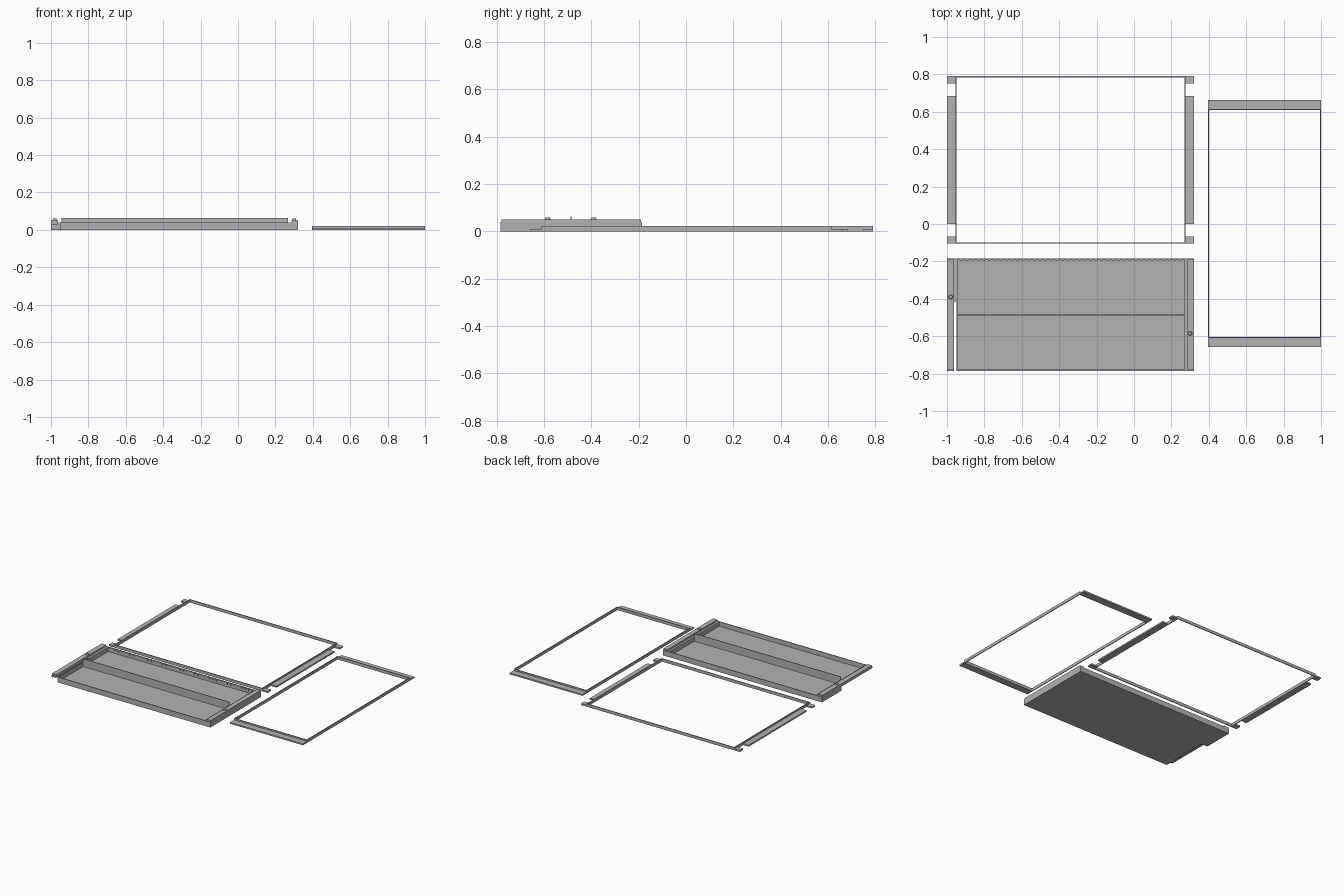
import bpy
import bmesh

cube = bpy.data.objects.get("Cube")
if cube:
    bpy.data.objects.remove(cube, do_unlink=True)

grey = bpy.data.materials.new("light grey")
grey.use_nodes = True
colour = (0.45, 0.45, 0.45, 1)
grey.diffuse_color = colour
grey.node_tree.nodes["Principled BSDF"].inputs["Base Color"].default_value = colour


def finish(name, bm):
    mesh = bpy.data.meshes.new(name)
    bm.to_mesh(mesh)
    bm.free()
    mesh.materials.append(grey)
    obj = bpy.data.objects.new(name, mesh)
    bpy.context.collection.objects.link(obj)
    return obj


def add_box(bm, x, y, z):
    verts = bmesh.ops.create_cube(bm, size=1)["verts"]
    for v in verts:
        v.co = [r[0] if c < 0 else r[1] for c, r in zip(v.co, (x, y, z))]


def box(name, x, y, z):
    bm = bmesh.new()
    add_box(bm, x, y, z)
    return finish(name, bm)


def rim(name, x, y, z, t):
    """Four thin walls around a rectangle."""
    bm = bmesh.new()
    for a, b in ((x[0], x[0] + t), (x[1] - t, x[1])):
        add_box(bm, (a, b), y, z)
    for a, b in ((y[0], y[0] + t), (y[1] - t, y[1])):
        add_box(bm, (x[0] + t, x[1] - t), (a, b), z)
    return finish(name, bm)


def knob(name, x, y):
    bm = bmesh.new()
    bmesh.ops.create_cone(bm, cap_ends=True, segments=16, radius1=0.012,
                          radius2=0.009, depth=0.01)
    bmesh.ops.translate(bm, verts=bm.verts, vec=(x, y, 0.055))
    return finish(name, bm)


# Tray with a tall central divider
FRONT, BACK = -0.785, -0.185
box("tray_floor", (-0.95, 0.275), (FRONT, BACK), (0, 0.006))
rim("tray_walls", (-0.95, 0.275), (FRONT, BACK), (0.006, 0.04), 0.006)
box("tray_divider", (-0.944, 0.266), (-0.488, -0.483), (0.006, 0.064))

# Row of small ribs inside the back wall
bm = bmesh.new()
for i in range(40):
    x = -0.93 + i * 0.03
    add_box(bm, (x, x + 0.015), (-0.194, -0.191), (0.024, 0.036))
finish("back_wall_ribs", bm)

# Side ledges: the right-hand end reaches the floor, the other overhangs
box("ledge_base", (0.275, 0.32), (FRONT, BACK), (0, 0.04))
box("ledge_top", (0.285, 0.32), (FRONT + 0.006, BACK - 0.006), (0.04, 0.051))
box("end_ledge_block", (-1, -0.95), (-0.415, BACK), (0, 0.04))
box("end_ledge_arm", (-1, -0.962), (FRONT, -0.415), (0.03, 0.04))
box("end_ledge_top", (-1, -0.962), (FRONT + 0.006, BACK - 0.006), (0.04, 0.051))
knob("ledge_knob", 0.30, -0.585)
knob("end_ledge_knob", -0.98, -0.39)

# Large open frame with flanges and corner tabs at both ends
rim("large_frame", (-0.955, 0.275), (-0.105, 0.79), (0, 0.022), 0.006)
for side, x in (("right", (-1, -0.955)), ("left", (0.275, 0.32))):
    box(side + "_flange", x, (0, 0.685), (0, 0.011))
    box(side + "_front_tab", x, (-0.105, -0.067), (0, 0.011))
    box(side + "_back_tab", x, (0.75, 0.79), (0, 0.011))

# Small open frame with a flange at each end
rim("small_frame", (0.395, 1), (-0.61, 0.615), (0, 0.022), 0.006)
for side, y in (("front", (-0.658, -0.61)), ("back", (0.615, 0.663))):
    box("small_frame_" + side + "_flange", (0.395, 1), y, (0, 0.011))
